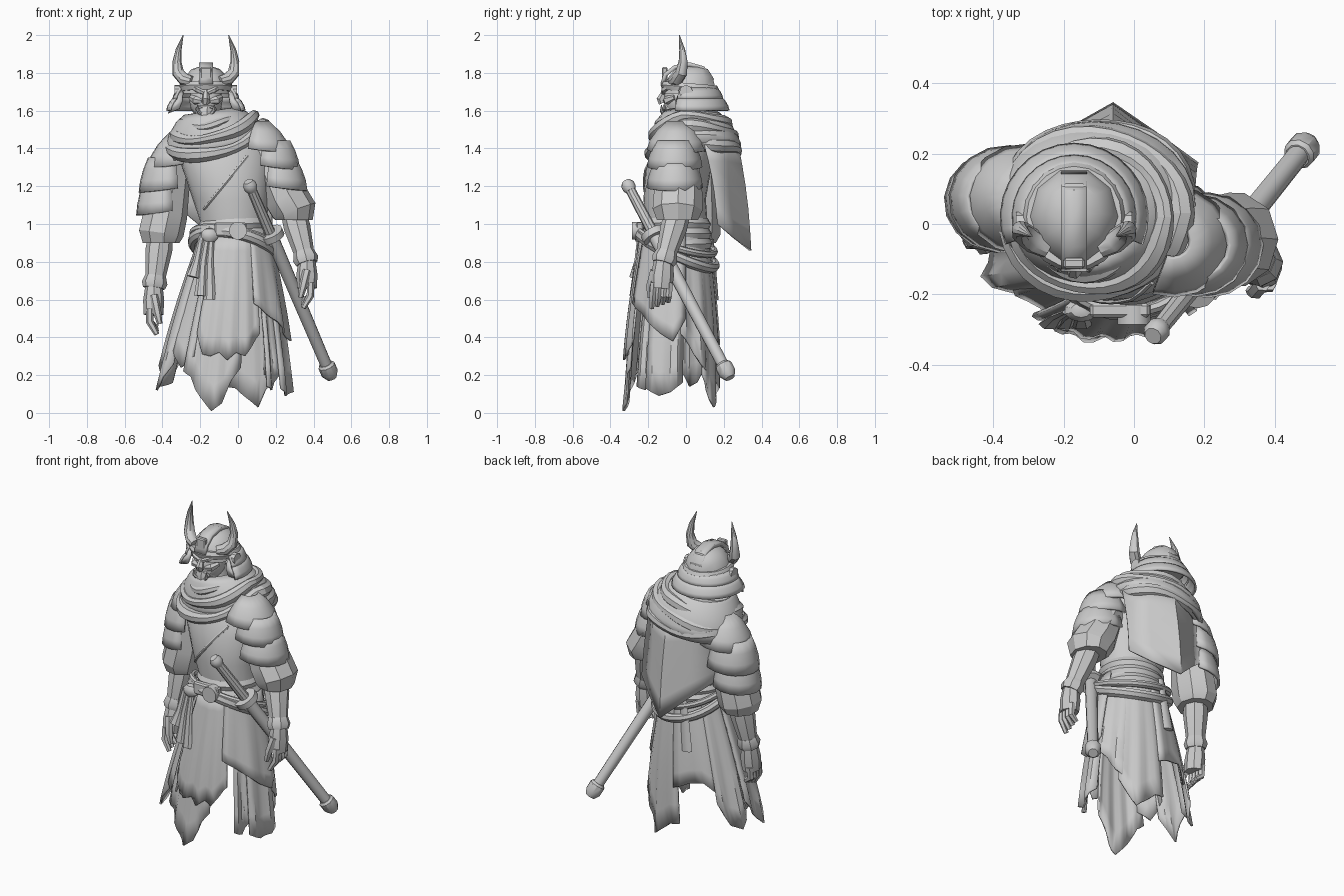
import bpy, bmesh, math
from math import sin, cos, pi, radians
from mathutils import Vector, Matrix

if "Cube" in bpy.data.objects:
    bpy.data.objects.remove(bpy.data.objects["Cube"])

grey = bpy.data.materials.new("plain_grey")
grey.use_nodes = True
grey.diffuse_color = (0.6, 0.6, 0.6, 1)
grey.node_tree.nodes["Principled BSDF"].inputs["Base Color"].default_value = (0.6, 0.6, 0.6, 1)


def finish(name, bm, thick=0.0, angle=35):
    bmesh.ops.recalc_face_normals(bm, faces=bm.faces)
    mesh = bpy.data.meshes.new(name)
    bm.to_mesh(mesh)
    bm.free()
    mesh.materials.append(grey)
    obj = bpy.data.objects.new(name, mesh)
    bpy.context.collection.objects.link(obj)
    if thick:
        mod = obj.modifiers.new("thickness", "SOLIDIFY")
        mod.thickness, mod.offset = thick, 0
    bpy.ops.object.select_all(action="DESELECT")
    obj.select_set(True)
    bpy.context.view_layer.objects.active = obj
    bpy.ops.object.shade_smooth_by_angle(angle=radians(angle))


def grid(name, rows, closed=False, caps=False, thick=0.0, angle=35):
    """Skin a list of equally long point rows."""
    bm = bmesh.new()
    vs = [[bm.verts.new(p) for p in row] for row in rows]
    n = len(rows[0])
    for a, b in zip(vs, vs[1:]):
        for i in range(n if closed else n - 1):
            j = (i + 1) % n
            bm.faces.new((a[i], a[j], b[j], b[i]))
    if caps:
        bm.faces.new(vs[0])
        bm.faces.new(vs[-1])
    finish(name, bm, thick, angle)


def loft(name, rings, sides=20, tilt=(0, 0), caps=True, thick=0.0):
    """Rings are (cx, cy, z, rx, ry); tilt raises z along x and y."""
    rows = []
    for cx, cy, z, rx, ry in rings:
        ang = [2 * pi * i / sides for i in range(sides)]
        rows.append([(cx + rx * cos(a), cy + ry * sin(a),
                      z + tilt[0] * rx * cos(a) + tilt[1] * ry * sin(a)) for a in ang])
    grid(name, rows, True, caps, thick)


def tube(name, pts, radii, sides=10, flat=1.0, loop=False, angle=35):
    pts = [Vector(p) for p in pts]
    n = len(pts)
    rows, side = [], None
    for k, p in enumerate(pts):
        nxt = pts[(k + 1) % n] if loop else pts[min(k + 1, n - 1)]
        prv = pts[k - 1] if loop or k else p
        t = (nxt - prv).normalized()
        if side is None:
            side = t.orthogonal() if abs(t.z) < 0.9 else Vector((1, 0, 0))
        side = (side - t * side.dot(t)).normalized()
        up = t.cross(side)
        r = radii[k] if isinstance(radii, (list, tuple)) else radii
        rows.append([p + r * (side * cos(2 * pi * i / sides) + up * flat * sin(2 * pi * i / sides))
                     for i in range(sides)])
    if loop:
        rows.append(rows[0])
    grid(name, rows, True, not loop, angle=angle)


def ball(name, loc, size, seg=16):
    bm = bmesh.new()
    bmesh.ops.create_uvsphere(bm, u_segments=seg, v_segments=seg // 2, radius=1)
    bmesh.ops.transform(bm, matrix=Matrix.Translation(loc) @ Matrix.Diagonal((*size, 1)), verts=bm.verts)
    finish(name, bm)


def box(name, loc, size):
    bm = bmesh.new()
    bmesh.ops.create_cube(bm, size=1)
    bmesh.ops.transform(bm, matrix=Matrix.Translation(loc) @ Matrix.Diagonal((*size, 1)), verts=bm.verts)
    bmesh.ops.bevel(bm, geom=bm.edges[:], offset=min(size) * 0.2, segments=1, affect="EDGES")
    finish(name, bm)


def lame(name, axis, mid, half, z0, z1, r0, r1, droop=0.0, cols=10, thick=0.014, squash=1.0):
    """Curved armour plate: part of a bulging cone around a vertical axis."""
    rows = []
    for k in range(4):
        t = k / 3
        r = r0 + (r1 - r0) * (t + 0.2 * sin(pi * t))
        row = []
        for i in range(cols + 1):
            s = 2 * i / cols - 1
            a = radians(mid + half * s)
            row.append((axis[0] + r * cos(a), axis[1] + squash * r * sin(a),
                        z0 + (z1 - z0) * t - droop * (1 - s * s) * t))
        rows.append(row)
    grid(name, rows, thick=thick)


# Torso, neck and robe overlap
torso = [(-.02, -.04, .86, .2, .16), (-.02, -.05, 1.0, .175, .165), (-.04, -.06, 1.13, .2, .165),
         (-.06, -.04, 1.3, .235, .175), (-.08, .01, 1.42, .25, .17), (-.1, .02, 1.52, .15, .13)]
loft("torso", torso, 24)
loft("neck", [(-.15, .02, 1.48, .09, .09), (-.165, .01, 1.64, .07, .08)], 12)


def chest_y(x, z):
    for a, b in zip(torso, torso[1:]):
        if a[2] <= z <= b[2]:
            cx, cy, _, rx, ry = [p + (q - p) * (z - a[2]) / (b[2] - a[2]) for p, q in zip(a, b)]
            return cy - ry * math.sqrt(max(0, 1 - ((x - cx) / rx) ** 2))


path = [(.05 - .23 * t / 8, 1.36 - .28 * t / 8) for t in range(9)]
tube("robe_edge", [(x, chest_y(x, z), z) for x, z in path], .009, 6)

# Scarf: smooth mantle and draped loops sagging at the front
loft("scarf_mantle", [(-.11, .06, 1.37, .275, .225), (-.11, .055, 1.43, .275, .225), (-.125, .045, 1.5, .235, .2),
                      (-.14, .03, 1.56, .18, .165), (-.15, .02, 1.59, .13, .13)], 28, (.15, 0), caps=False, thick=.02)
for nm, cx, cy, cz, rx, ry, tx, ty, sag, r in [
        ("scarf_outer_fold", -.115, .03, 1.455, .245, .215, .24, 0, .085, .038),
        ("scarf_back_fold", -.1, .07, 1.41, .24, .2, .08, -.1, -.05, .036),
        ("scarf_middle_fold", -.12, .02, 1.515, .205, .19, .26, 0, .06, .036),
        ("scarf_inner_fold", -.14, .015, 1.565, .15, .155, .16, .04, .04, .026)]:
    loop = []
    for i in range(32):
        a = 2 * pi * i / 32
        loop.append((cx + rx * cos(a), cy + ry * sin(a), cz + tx * rx * cos(a) + ty * ry * sin(a)
                     - sag * max(0, -sin(a)) ** 2 + .006 * sin(4 * a + cx * 90)))
    tube(nm, loop, [r * (1 + .2 * sin(6 * pi * i / 32 + cz * 40)) for i in range(32)], 8, .9, loop=True)

# Cape hanging from the scarf to a low point
cape_top = [(.17, .1, 1.42), (.07, .22, 1.43), (-.06, .27, 1.43), (-.2, .24, 1.43), (-.33, .14, 1.42)]
cape_low = [(.18, .17, 1.0), (.07, .25, .93), (-.06, .34, .86), (-.2, .26, .99), (-.33, .17, 1.1)]
grid("cape", [[Vector(a).lerp(Vector(b), t / 5) + Vector((0, .012 * sin(t * pi / 5) * (-1) ** i, 0))
               for i, (a, b) in enumerate(zip(cape_top, cape_low))] for t in range(6)], thick=.012)


# Skirt cloths, all laid on one flaring oval cone
def skirt_point(deg, z, out):
    t = (.95 - z) / .85
    a = radians(deg)
    bulge = .015 * sin(pi * min(t, 1))
    return (-.02 - .055 * t + (.175 + .19 * t + bulge + out) * cos(a),
            -.05 - .02 * t + (.175 + .08 * t + bulge + out) * sin(a), z)


def skirt_panel(name, a0, a1, lows, out=0.0, top=.95, pleat=.006):
    cols = (len(lows) - 1) * 2
    rows = []
    for k in range(8):
        row = []
        for i in range(cols + 1):
            lo = (lows[i // 2] + lows[(i + 1) // 2]) / 2
            t = k / 7
            row.append(skirt_point(a0 + (a1 - a0) * i / cols, top + (lo - top) * t,
                                   out + pleat * (-1) ** (i // 2) * t * 2))
        rows.append(row)
    grid(name, rows, thick=.012)


skirt_panel("front_long_cloth", -130, -76, [.22, .19, .12, .06, .01, .05, .18, .24], -.008, pleat=.003)
skirt_panel("front_apron", -120, -58, [.42, .31, .3, .32, .28, .32, .3, .36, .42], .01, pleat=.003)
skirt_panel("left_hip_cloth", -64, 14, [.58, .53, .48, .42, .38, .5], .012, pleat=.004)
skirt_panel("left_under_strip_front", -50, -32, [.14, .12, .2], -.02)
skirt_panel("left_under_strip", -34, 12, [.13, .09, .11, .16], -.01)
skirt_panel("back_left_cloth", 8, 50, [.42, .36, .26, .2], -.015)
skirt_panel("back_cloth", 40, 90, [.2, .12, .03, .08, .13, .14], -.015, pleat=.003)
skirt_panel("back_short_cloth", 86, 140, [.36, .4, .42, .34], -.01, pleat=.003)
skirt_panel("right_back_strip", 134, 172, [.3, .16, .14, .24], -.01)
skirt_panel("right_side_cloth", 168, 212, [.3, .2, .12, .26], .0)
skirt_panel("right_front_strip", 205, 238, [.36, .24, .3], -.015)

# Belt wraps, slung sash, buckle and hanging cords
for k, z in enumerate((.9, .95, 1.0)):
    loft("belt_wrap", [(-.02, -.05, z - .028, .19 - .006 * k, .18 - .004 * k),
                       (-.02, -.05, z, .202 - .006 * k, .19 - .004 * k),
                       (-.02, -.05, z + .028, .187 - .006 * k, .175 - .004 * k)], 24, (.04 * (k - 1), 0))
for nm, base, slope, rad in (("slung_sash", .865, .09, .032), ("slung_cord", .91, .06, .022)):
    tube(nm, [(-.02 + .22 * cos(a), -.05 + .2 * sin(a), base - slope * sin(a) - .04 * cos(a))
              for a in [2 * pi * i / 32 for i in range(32)]], rad, 8, .8, loop=True)
box("buckle_bar", (-.04, -.245, .97), (.17, .04, .075))
tube("buckle_boss", [(.0, -.23, .965), (.0, -.285, .965)], .048, 12)
ball("sash_knot", (-.15, -.245, .94), (.05, .035, .04), 10)
for x, z, lean in ((-.17, .62, -.03), (-.15, .6, .0), (-.2, .72, -.04)):
    tube("hanging_cord", [(x + .01, -.25, .95), (x + lean / 2, -.265, .8), (x + lean, -.285, z)],
         [.014, .02, .032], 6, .5)
tube("back_sash_tail", [(-.08, .14, .92), (-.1, .15, .75), (-.12, .16, .6)], [.02, .03, .035], 6, .4)

# Sheathed sword
hilt, tip = Vector((.06, -.31, 1.21)), Vector((.49, .225, .2))


def on_sword(t):
    return hilt.lerp(tip, t)


tube("sword_handle", [on_sword(0), on_sword(.26)], [.026, .03], 10)
tube("sword_pommel", [on_sword(t) for t in (-.015, 0, .02, .035)], [.025, .036, .036, .028], 10)
tube("sword_guard", [on_sword(.25), on_sword(.28)], .07, 14)
tube("sword_sheath", [on_sword(t) for t in (.27, .6, .96)], [.036, .034, .031], 12)
tube("sheath_cap", [on_sword(t) for t in (.94, .95, .99, 1.015)], [.036, .046, .046, .028], 10)


# Arms: baggy sleeve, shoulder plates, bracer and hand
def arm(side, shoulder, elbow, wrist, fingers, plates, mid):
    s, e, w, f = [Vector(p) for p in (shoulder, elbow, wrist, fingers)]
    out = Vector((1 if side == "left" else -1, 0, 0))
    tube(side + "_sleeve", [s, s.lerp(e, .4), s.lerp(e, .75), e + Vector((0, 0, .02)), e + Vector((0, 0, -.03))],
         [.08, .102, .12, .122, .1], 9, 1.1, angle=25)
    tube(side + "_bracer", [e, e.lerp(w, .25), e.lerp(w, .85)], [.066, .071, .052], 8, angle=25)
    tube(side + "_wrist_guard", [e.lerp(w, .76), e.lerp(w, .9), w], [.056, .068, .058], 8)
    for cx, cy, z0, z1, r0, r1 in plates:
        lame(side + "_shoulder_plate", (cx, cy), mid, 110, z0, z1, r0, r1, .025, squash=.92)
    d = (f - w).normalized()
    fore = Vector((0, -1, 0))
    knuckle = w.lerp(f, .5)
    tube(side + "_palm", [w - d * .02, w.lerp(f, .25), knuckle + d * .01], [.045, .056, .052], 8, 1.1)
    for k in range(4):
        base = knuckle + fore * (.042 - .028 * k)
        tube(side + "_finger", [base - d * .02 + out * .02, base + d * .05 + out * .018,
                                base + d * (.115 - .012 * k) - out * .02], [.02, .02, .014], 6)
    tube(side + "_thumb", [w.lerp(f, .15) + fore * .045, knuckle + fore * .062 - out * .02,
                           knuckle + d * .06 + fore * .055 - out * .035], [.024, .022, .014], 6)


arm("right", (-.32, .07, 1.42), (-.41, .05, .93), (-.445, .01, .66), (-.45, -.02, .4),
    [(-.31, .07, 1.48, 1.32, .05, .165), (-.36, .07, 1.35, 1.19, .11, .16), (-.385, .065, 1.22, 1.07, .11, .148)],
    175)
arm("left", (.12, -.03, 1.42), (.295, -.045, 1.05), (.365, -.12, .79), (.365, -.14, .55),
    [(.11, -.05, 1.54, 1.4, .05, .165), (.17, -.06, 1.44, 1.31, .1, .152), (.205, -.06, 1.34, 1.2, .1, .156)],
    0)

# Helmet bowl, crest band and flaring neck guard
hx, hy = -.17, .02
loft("helmet_bowl", [(hx, hy, 1.69, .135, .145), (hx, hy, 1.73, .13, .14), (hx, hy + .005, 1.78, .112, .122),
                     (hx, hy + .01, 1.82, .075, .09), (hx, hy + .01, 1.835, .03, .04)], 10)
loft("helmet_rim", [(hx, hy, 1.7, .138, .146), (hx, hy, 1.725, .145, .155), (hx, hy, 1.745, .135, .144)], 20, (0, -.08))
band = [(-.125, 1.74), (-.11, 1.79), (-.06, 1.83), (.02, 1.845), (.09, 1.825), (.14, 1.76)]
grid("helmet_crest_band", [[(hx + dx, y, z) for dx in (-.037, 0, .037)] for y, z in band], thick=.022)
box("crest_plate", (hx, -.112, 1.785), (.06, .03, .09))
for z0, z1, r0, r1 in ((1.72, 1.66, .14, .172), (1.67, 1.6, .165, .205)):
    lame("neck_guard_plate", (hx, hy), 90, 112, z0, z1, r0, r1, 0, 18, .012)

# Mask
ball("mask_face", (hx, -.03, 1.655), (.088, .09, .105))
tube("mask_jaw", [(hx, -.06, 1.61), (hx, -.09, 1.575), (hx, -.105, 1.545)], [.065, .052, .025], 8)
tube("mask_nose", [(hx, -.11, 1.71), (hx, -.135, 1.66), (hx, -.125, 1.64)], [.012, .022, .02], 6)
tube("mask_mouth", [(hx + .05 * cos(a), -.115, 1.608 + .014 * sin(a)) for a in [pi * i / 6 for i in range(12)]],
     .008, 6, loop=True)

# Paired head parts: horns, side discs, turned-back wings, brows, cheeks and tusks
for sx, nm in ((-1, "right"), (1, "left")):
    def P(x, y, z):
        return (hx + sx * x, y, z)
    tube(nm + "_horn", [P(.075, -.07, 1.755), P(.115, -.05, 1.765), P(.147, -.025, 1.8), P(.153, -.015, 1.86),
                        P(.145, -.02, 1.92), P(.12, -.035, 2.0)], [.028, .034, .032, .024, .016, .002], 10)
    tube(nm + "_side_disc", [P(.125, -.0, 1.7), P(.165, -.0, 1.7)], .035, 10)
    grid(nm + "_helmet_wing", [[P(.12, -.03, 1.7), P(.155, -.03, 1.69)],
                               [P(.125, -.05, 1.65), P(.18, -.04, 1.625)],
                               [P(.14, -.05, 1.61), P(.2, -.03, 1.585)]], thick=.014)
    tube(nm + "_brow", [P(.01, -.12, 1.695), P(.045, -.115, 1.712), P(.09, -.075, 1.735)], [.012, .017, .01], 6)
    tube(nm + "_cheek", [P(.02, -.11, 1.65), P(.055, -.1, 1.655), P(.08, -.06, 1.67)], [.012, .024, .014], 6)
    tube(nm + "_tusk", [P(.03, -.12, 1.585), P(.042, -.13, 1.6), P(.045, -.13, 1.63)], [.011, .009, .002], 6)
